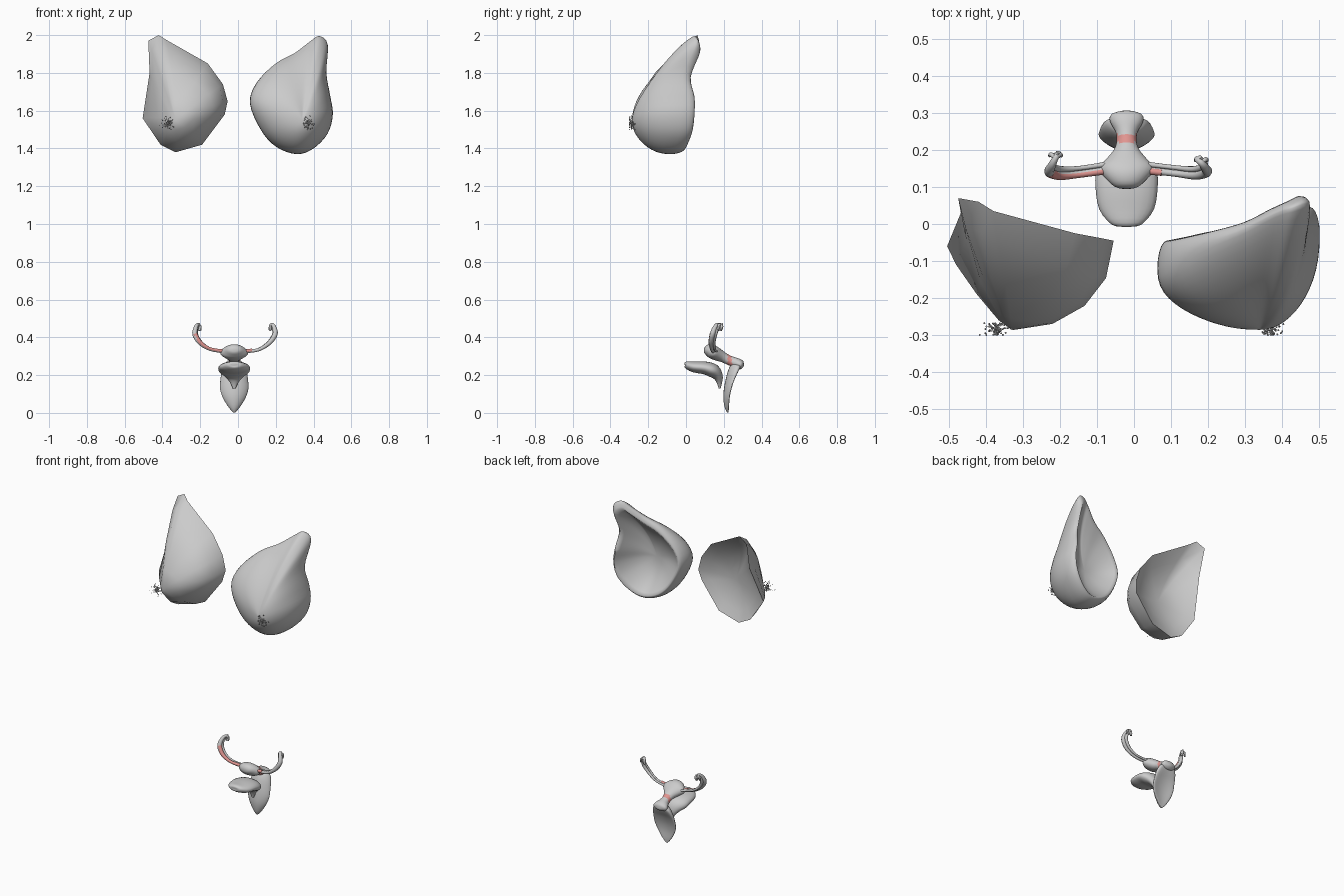
import bpy, bmesh, math, random
from mathutils import Vector

if "Cube" in bpy.data.objects:
    bpy.data.objects.remove(bpy.data.objects["Cube"])

random.seed(3)
red = bpy.data.materials.new("red_tissue")
red.diffuse_color = (0.75, 0.3, 0.28, 1)
red.use_nodes = True
red.node_tree.nodes["Principled BSDF"].inputs["Base Color"].default_value = red.diffuse_color
CX = -0.02


def finish(bm, name, angle=60):
    bmesh.ops.recalc_face_normals(bm, faces=bm.faces)
    me = bpy.data.meshes.new(name)
    bm.to_mesh(me)
    bm.free()
    ob = bpy.data.objects.new(name, me)
    bpy.context.collection.objects.link(ob)
    bpy.ops.object.select_all(action='DESELECT')
    ob.select_set(True)
    bpy.context.view_layer.objects.active = ob
    bpy.ops.object.shade_smooth_by_angle(angle=math.radians(angle))
    return ob


def spline(pts, sub, closed):
    """Catmull-Rom through tuples of any length up to 4."""
    P = [Vector(p) for p in pts]
    n = len(P)
    out = []
    for i in range(n if closed else n - 1):
        g = (lambda k: P[k % n]) if closed else (lambda k: P[min(max(k, 0), n - 1)])
        a, b, c, d = g(i - 1), g(i), g(i + 1), g(i + 2)
        for s in range(sub):
            t = s / sub
            out.append(0.5 * (2 * b + (c - a) * t + (2 * a - 5 * b + 4 * c - d) * t * t
                              + (3 * b - a - 3 * c + d) * t ** 3))
    if not closed:
        out.append(P[-1])
    return out


def bridge(bm, rings, band=None):
    for r0, r1 in zip(rings, rings[1:]):
        n = len(r0)
        for i in range(n):
            f = bm.faces.new((r0[i], r0[(i + 1) % n], r1[(i + 1) % n], r1[i]))
            if band and band(f.calc_center_median()):
                f.material_index = 1


def breast(name, rim, apex, dish, steps, angle, lip=0.0, relax=0):
    """Outline (x, back y, z, roundness): hollow back, rolled lip, bulging front."""
    bm = bmesh.new()
    ax, ay, az = apex
    D = Vector(dish)
    rim = [Vector(p) for p in rim]
    soft = rim[:]
    for _ in range(relax):
        soft = [(soft[i - 1] + soft[i] * 2 + soft[(i + 1) % len(soft)]) / 4 for i in range(len(soft))]
    inset = 0.88 if lip else 1.0

    def lipdepth(n):
        return lip * (n - 1)

    rings = []
    for k in range(1, steps + (1 if lip else 0)):   # hollow back
        s = k / steps
        rings.append([bm.verts.new((D.x + (x - D.x) * s * inset, D.y + (y - D.y) * s ** 2.2,
                                    D.z + (z - D.z) * s * inset)) for x, y, z, n in rim])
    for k in range(1, 5 if lip else 1):             # rolled lip
        a = k / 5 * math.pi / 2
        r = inset + (1 - inset) * math.sin(a)
        rings.append([bm.verts.new((D.x + (x - D.x) * r, y - lipdepth(n) * (1 - math.cos(a)),
                                    D.z + (z - D.z) * r)) for x, y, z, n in rim])
    for k in range(steps):                          # bulging front
        a = k / steps * math.pi / 2
        ring = []
        for p, q in zip(rim, soft):
            x, y, z, n = p.lerp(q, math.sin(a) ** 2)
            y -= lipdepth(n)
            r, d = math.cos(a) ** (2 / n), math.sin(a) ** (2 / n)
            ring.append(bm.verts.new((ax + (x - ax) * r, y + (ay - y) * d, az + (z - az) * r)))
        rings.append(ring)
    bridge(bm, rings)
    for ring, tip in ((rings[0], dish), (rings[-1], apex)):
        v = bm.verts.new(tip)
        for i in range(len(ring)):
            bm.faces.new((ring[i], ring[(i + 1) % len(ring)], v))
    return finish(bm, name, angle)


def loft(name, sections, sub=3, n=24, curl=0.0, band=None):
    """Elliptical sections (y, z, half thickness, half width) in the x = CX plane."""
    S = spline(sections, sub, False)
    bm = bmesh.new()
    rings = []
    for i, (y, z, h, w) in enumerate(S):
        a, b = S[max(i - 1, 0)], S[min(i + 1, len(S) - 1)]
        t = Vector((0, b[0] - a[0], b[1] - a[1])).normalized()
        nrm = Vector((0, -t.z, t.y))
        ring = []
        for k in range(n):
            q = 2 * math.pi * k / n
            off = h * math.sin(q) + curl * (math.cos(q) ** 2 - 0.5) * w / 0.07
            ring.append(bm.verts.new(Vector((CX + w * math.cos(q), y, z)) + nrm * off))
        rings.append(ring)
    bridge(bm, rings, band)
    bm.faces.new(rings[0])
    bm.faces.new(rings[-1])
    ob = finish(bm, name)
    if band:
        grey = bpy.data.materials.new("grey_tissue")
        grey.diffuse_color = (0.8, 0.8, 0.8, 1)
        grey.use_nodes = True
        grey.node_tree.nodes["Principled BSDF"].inputs["Base Color"].default_value = grey.diffuse_color
        ob.data.materials.append(grey)
        ob.data.materials.append(red)


def strand(name, pts, mat=None):
    """Round tube along (x, y, z, radius) points."""
    cu = bpy.data.curves.new(name, 'CURVE')
    cu.dimensions = '3D'
    cu.bevel_depth = 1
    cu.bevel_resolution = 3
    cu.use_fill_caps = True
    P = spline(pts, 5, False)
    sp = cu.splines.new('POLY')
    sp.points.add(len(P) - 1)
    for p, q in zip(sp.points, P):
        p.co = (q[0], q[1], q[2], 1)
        p.radius = q[3]
    sp.use_smooth = True
    if mat:
        cu.materials.append(mat)
    bpy.context.collection.objects.link(bpy.data.objects.new(name, cu))


# Smooth breast on +x
rim = [(.43, .06, 1.995, 1.3), (.475, .075, 1.95, 1.4), (.468, .025, 1.80, 1.7), (.488, .045, 1.68, 2.1),
       (.502, .045, 1.58, 2.3), (.475, .035, 1.48, 2.3), (.40, .01, 1.40, 2.3), (.31, -.01, 1.37, 2.3),
       (.2, -.02, 1.41, 2.3), (.12, -.035, 1.5, 2.4), (.063, -.045, 1.64, 2.4), (.1, -.04, 1.75, 2.1),
       (.2, -.02, 1.85, 1.6), (.3, .005, 1.905, 1.35), (.38, .04, 1.965, 1.25)]
breast("breast_smooth", spline(rim, 4, True), (.34, -.286, 1.55), (.28, -.11, 1.62), 14, 80, lip=.055, relax=40)

# Coarse, faceted breast on -x
rim = [(-.42, .06, 2.0, 1.35), (-.475, .07, 1.97, 1.25), (-.468, .03, 1.8, 1.3), (-.505, -.06, 1.56, 1.3),
       (-.41, -.06, 1.42, 1.6), (-.33, -.06, 1.38, 1.8), (-.19, -.06, 1.42, 1.9), (-.07, -.06, 1.58, 2.1),
       (-.055, -.045, 1.65, 2.2), (-.08, -.04, 1.74, 2.1), (-.16, -.025, 1.85, 1.7), (-.38, .035, 1.975, 1.35)]
breast("breast_coarse", spline(rim, 1, True), (-.33, -.287, 1.55), (-.27, -.11, 1.62), 4, 60, relax=1)

# Speckled nipple clusters
for side, label in ((-1, "left"), (1, "right")):
    bm = bmesh.new()
    for i in range(110):
        a, r = random.uniform(0, 2 * math.pi), abs(random.gauss(0, .018))
        c = Vector((side * .372 + r * math.cos(a), -.282 + random.uniform(-.018, .014), 1.535 + r * math.sin(a)))
        new = bmesh.ops.create_icosphere(bm, subdivisions=1, radius=.003)['verts']
        bmesh.ops.translate(bm, verts=new, vec=c)
    finish(bm, "nipple_specks_" + label)

# Uterus with red neck band
loft("uterus", [(.096, .34, .004, .008), (.103, .338, .022, .034), (.128, .33, .035, .06), (.15, .318, .036, .074),
                (.175, .305, .032, .054), (.2, .293, .027, .034), (.225, .28, .025, .027), (.25, .27, .026, .03),
                (.275, .26, .028, .044), (.295, .252, .023, .042), (.306, .248, .004, .008)],
     band=lambda c: .22 < c.y < .243)

# Leaf-shaped canal, edges curled to the back
loft("vaginal_canal", [(.222, .003, .004, .006), (.22, .03, .011, .03), (.22, .08, .014, .06),
                       (.228, .13, .016, .075), (.242, .18, .02, .073), (.258, .22, .025, .066),
                       (.272, .25, .023, .05), (.277, .265, .008, .02)], curl=-.02)

# Bladder and its outlet
loft("bladder", [(-.007, .256, .006, .015), (0, .255, .018, .042), (.04, .244, .029, .074), (.1, .238, .034, .084),
                 (.145, .222, .037, .08), (.17, .192, .026, .048), (.177, .16, .014, .022), (.178, .128, .005, .007)])

# Fallopian tubes: two strands each side, hooked fimbriae at the ends
paths = {"left": [(-.08, .145, .325, .010), (-.15, .135, .338, .009), (-.2, .132, .37, .012), (-.228, .14, .415, .014),
                  (-.222, .158, .455, .011), (-.212, .178, .468, .008), (-.205, .19, .458, .008), (-.203, .184, .435, .006)],
         "right": [(.04, .145, .325, .010), (.11, .137, .335, .009), (.165, .132, .37, .012), (.196, .14, .415, .014),
                   (.192, .152, .45, .012), (.182, .165, .468, .009), (.172, .174, .458, .009), (.17, .176, .435, .006)]}
for label, p in paths.items():
    strand("tube_" + label, p)
    root = p[:4] if label == "left" else [p[0], [(a + b) / 2 for a, b in zip(p[0], p[1])]]
    strand("tube_root_" + label, [(x, y - .002, z + .002, r * .95) for x, y, z, r in root], red)
    strand("ligament_" + label, [(x * .97, y + .016, z + .002, r * .7) for x, y, z, r in p[:6]])
    for k in range(3):
        x, y, z, r = p[5]
        strand("fimbria_%s_%d" % (label, k), [(x, y, z, .006), (x + .012 * (k - 1), y + .01, z - .008, .006),
                                              (x + .016 * (k - 1), y + .006, z - .03, .004)])
